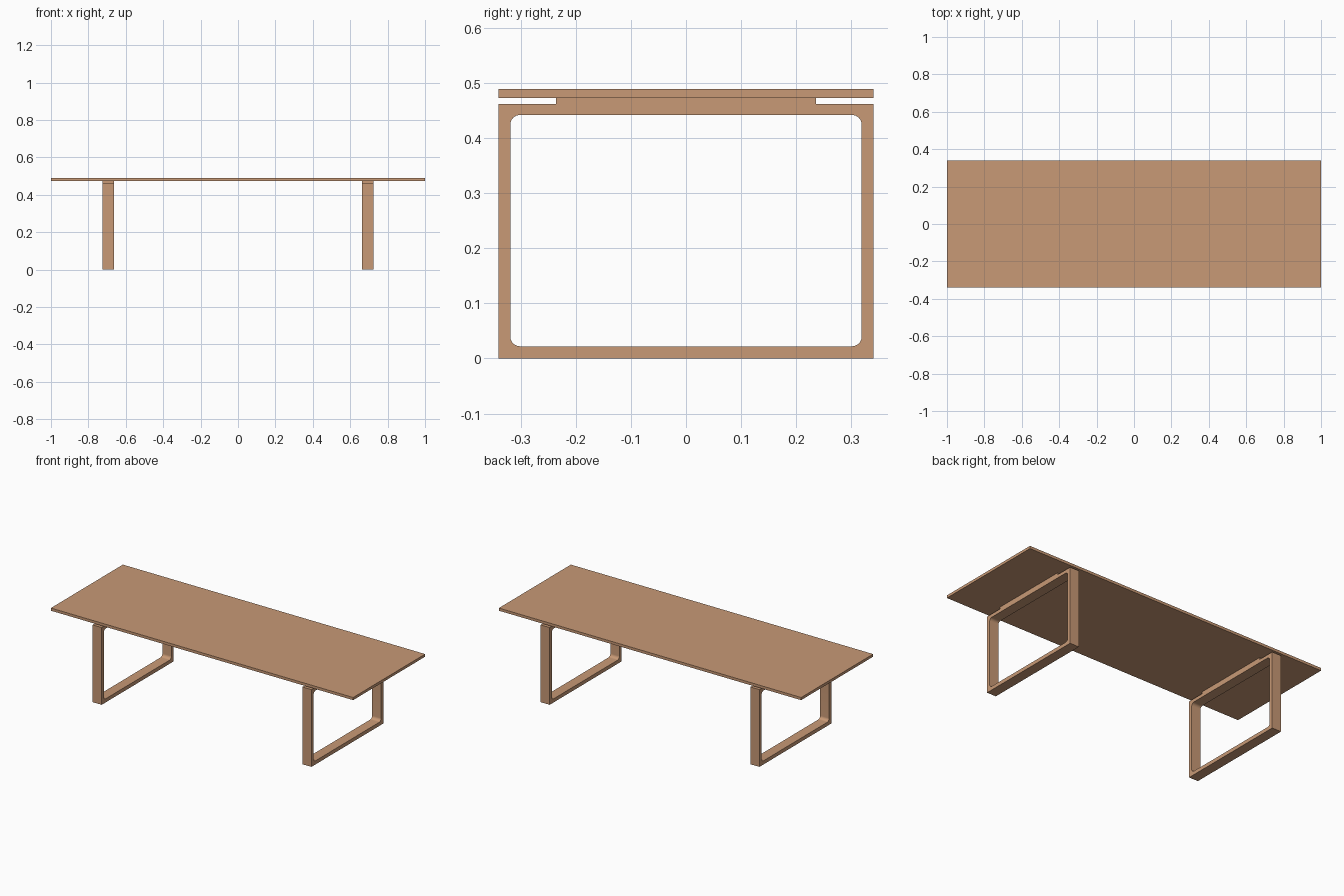
import bpy
import bmesh
from math import cos, sin, pi, radians
from mathutils import Vector

cube = bpy.data.objects.get("Cube")
if cube:
    bpy.data.objects.remove(cube, do_unlink=True)

# Overall sizes
HALF_DEPTH = 0.34
TOP_LOW, TOP_HIGH = 0.473, 0.489
FRAME_TOP = 0.462
PAD_HALF = 0.236
LEG_X, LEG_WIDTH = 0.694, 0.06

wood = bpy.data.materials.new("warm_wood")
color = (0.58, 0.32, 0.18, 1)
wood.diffuse_color = color
wood.use_nodes = True
wood.node_tree.nodes["Principled BSDF"].inputs["Base Color"].default_value = color


def finish(name, bm):
    """Turn a bmesh into a wooden object."""
    bmesh.ops.recalc_face_normals(bm, faces=bm.faces)
    mesh = bpy.data.meshes.new(name)
    bm.to_mesh(mesh)
    bm.free()
    mesh.materials.append(wood)
    obj = bpy.data.objects.new(name, mesh)
    bpy.context.collection.objects.link(obj)
    return obj


def rounded_rectangle(y, low, high, radius, steps=8):
    """Counter-clockwise outline with rounded corners."""
    corners = ((y, high), (-y, high), (-y, low), (y, low))
    points = []
    for i, (cy, cz) in enumerate(corners):
        oy = cy - radius if cy > 0 else cy + radius
        oz = cz - radius if cz == high else cz + radius
        for s in range(steps + 1):
            a = (i + s / steps) * pi / 2
            points.append((oy + radius * cos(a), oz + radius * sin(a)))
    return points


def leg_frame(name, x):
    """Closed loop leg with a raised pad that carries the top."""
    half = [(HALF_DEPTH, 0), (HALF_DEPTH, FRAME_TOP),
            (PAD_HALF, FRAME_TOP), (PAD_HALF, TOP_LOW)]
    outer = half + [(-y, z) for y, z in reversed(half)]
    inner = rounded_rectangle(0.319, 0.022, 0.442, 0.018)
    bm = bmesh.new()
    edges = []
    for outline in (outer, inner):
        verts = [bm.verts.new((x - LEG_WIDTH / 2, y, z)) for y, z in outline]
        edges += [bm.edges.new((v, verts[i - 1])) for i, v in enumerate(verts)]
    bmesh.ops.triangle_fill(bm, use_beauty=True, edges=edges, normal=Vector((1, 0, 0)))
    result = bmesh.ops.extrude_face_region(bm, geom=bm.faces[:], use_keep_orig=True)
    moved = [g for g in result["geom"] if isinstance(g, bmesh.types.BMVert)]
    bmesh.ops.translate(bm, vec=(LEG_WIDTH, 0, 0), verts=moved)
    obj = finish(name, bm)
    bpy.ops.object.select_all(action="DESELECT")
    obj.select_set(True)
    bpy.context.view_layer.objects.active = obj
    bpy.ops.object.shade_smooth_by_angle(angle=radians(30))


# Thin table top
bm = bmesh.new()
bmesh.ops.create_cube(bm, size=1)
bmesh.ops.scale(bm, vec=(2, 2 * HALF_DEPTH, TOP_HIGH - TOP_LOW), verts=bm.verts)
bmesh.ops.translate(bm, vec=(0, 0, (TOP_LOW + TOP_HIGH) / 2), verts=bm.verts)
finish("table_top", bm)

# Pair of legs
leg_frame("left_leg_frame", LEG_X)
leg_frame("right_leg_frame", -LEG_X)
